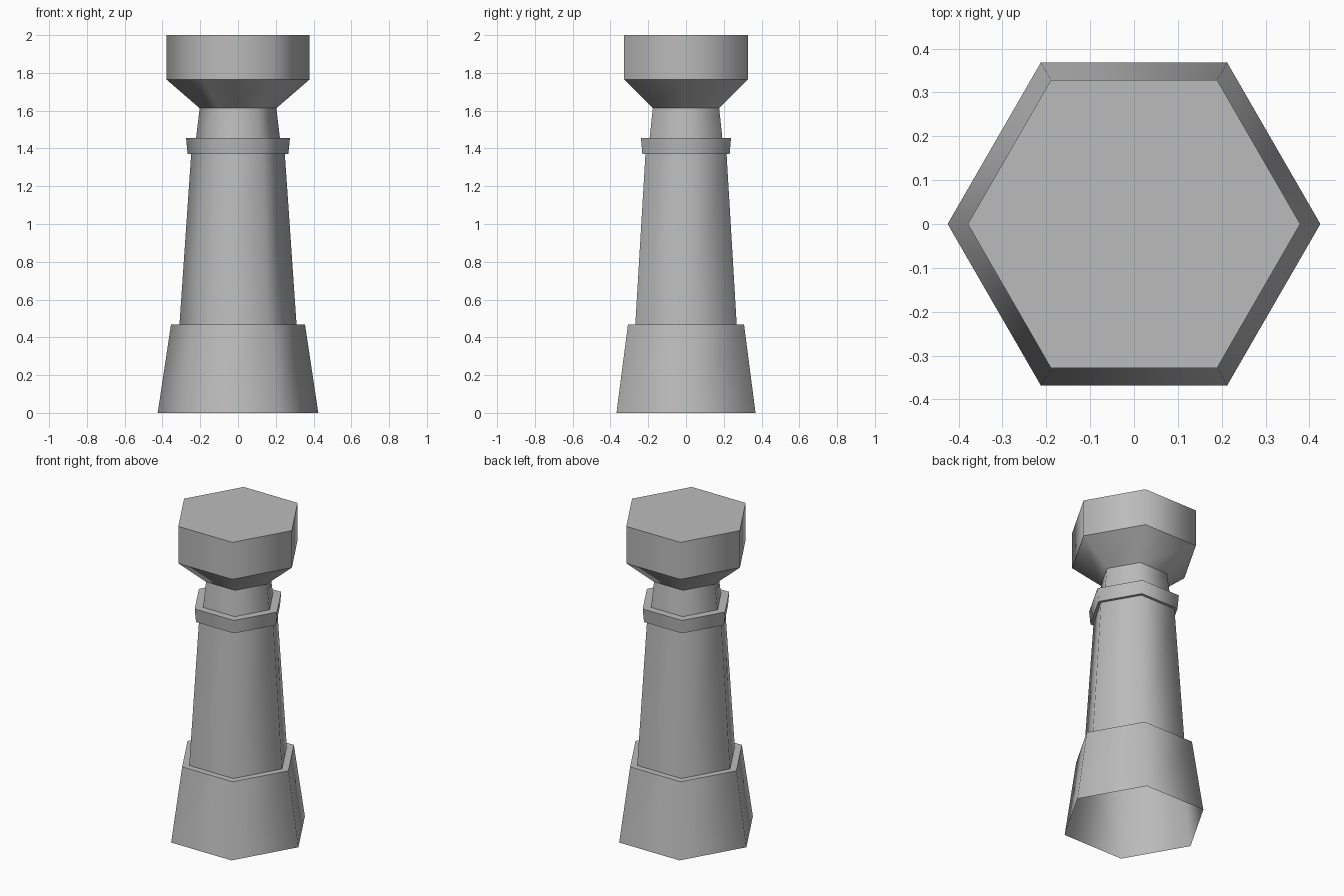
import bpy, bmesh, math

cube = bpy.data.objects.get("Cube")
if cube:
    bpy.data.objects.remove(cube, do_unlink=True)

# One stone colour for the whole tower
stone = bpy.data.materials.new("grey_stone")
stone.use_nodes = True
colour = (0.5, 0.5, 0.5, 1)
stone.diffuse_color = colour
bsdf = next(n for n in stone.node_tree.nodes if n.type == 'BSDF_PRINCIPLED')
bsdf.inputs["Base Color"].default_value = colour

SIDES = 6


def hex_part(name, profile, cap=False):
    """Sweep a (radius, height) profile round six corners, smooth round the
    sides and sharp at every level."""
    bm = bmesh.new()
    rings = []
    for r, z in profile:
        angles = [2 * math.pi * i / SIDES for i in range(SIDES)]
        rings.append([bm.verts.new((r * math.cos(a), r * math.sin(a), z)) for a in angles])
    for low, high in zip(rings, rings[1:]):
        for i in range(SIDES):
            j = (i + 1) % SIDES
            bm.faces.new((low[i], low[j], high[j], high[i]))
    if cap:
        bm.faces.new(rings[-1])
    for f in bm.faces:
        f.smooth = True
    level = {v: k for k, ring in enumerate(rings) for v in ring}
    for e in bm.edges:
        e.smooth = level[e.verts[0]] != level[e.verts[1]]
    mesh = bpy.data.meshes.new(name)
    bm.to_mesh(mesh)
    bm.free()
    mesh.materials.append(stone)
    obj = bpy.data.objects.new(name, mesh)
    bpy.context.collection.objects.link(obj)
    return obj


# Flared foot, open underneath, with a narrow ledge on top
hex_part("base", [(0.425, 0), (0.355, 0.467), (0.31, 0.467)])
# Tapering column
hex_part("shaft", [(0.31, 0.467), (0.248, 1.37)])
# Projecting band
hex_part("collar", [(0.248, 1.37), (0.267, 1.37), (0.275, 1.455), (0.222, 1.455)])
# Short neck above the band
hex_part("neck", [(0.222, 1.455), (0.203, 1.613)])
# Flared, flat-topped head
hex_part("head", [(0.203, 1.613), (0.379, 1.765), (0.379, 2)], cap=True)
